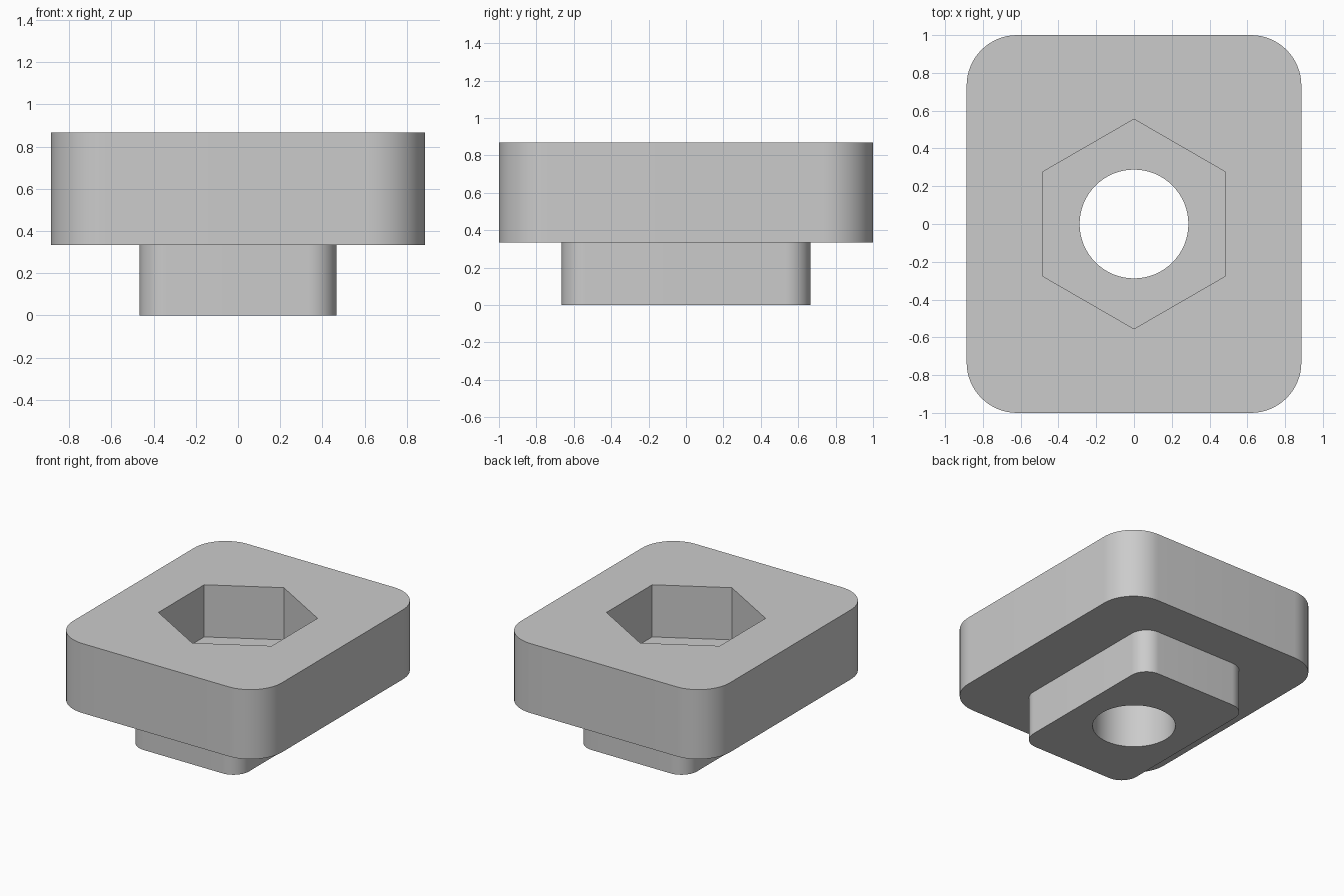
import bpy
import bmesh
from math import cos, sin, pi, radians

cube = bpy.data.objects.get("Cube")
if cube:
    bpy.data.objects.remove(cube, do_unlink=True)

grey = bpy.data.materials.new("plain_grey")
grey.use_nodes = True
colour = (0.6, 0.6, 0.6, 1)
grey.diffuse_color = colour
grey.node_tree.nodes["Principled BSDF"].inputs["Base Color"].default_value = colour


def ring(radius, sides, start=0.0):
    """Regular outline, counter-clockwise."""
    return [(radius * cos(start + 2 * pi * i / sides),
             radius * sin(start + 2 * pi * i / sides)) for i in range(sides)]


def rounded_rect(half_x, half_y, radius, steps=16):
    """Rectangle outline with arc corners, counter-clockwise."""
    points = []
    for quarter, (sx, sy) in enumerate([(1, 1), (-1, 1), (-1, -1), (1, -1)]):
        for i in range(steps + 1):
            a = (quarter + i / steps) * pi / 2
            points.append((sx * (half_x - radius) + radius * cos(a),
                           sy * (half_y - radius) + radius * sin(a)))
    return points


def prism(name, outline, bottom, top):
    """Extrude an outline straight up into a closed solid."""
    bm = bmesh.new()
    base = bm.faces.new([bm.verts.new((x, y, bottom)) for x, y in outline])
    grown = bmesh.ops.extrude_face_region(bm, geom=[base], use_keep_orig=True)
    moved = [v for v in grown["geom"] if isinstance(v, bmesh.types.BMVert)]
    bmesh.ops.translate(bm, verts=moved, vec=(0, 0, top - bottom))
    bmesh.ops.recalc_face_normals(bm, faces=bm.faces)
    mesh = bpy.data.meshes.new(name)
    bm.to_mesh(mesh)
    bm.free()
    mesh.materials.append(grey)
    obj = bpy.data.objects.new(name, mesh)
    bpy.context.collection.objects.link(obj)
    return obj


def combine(target, tool, operation):
    """Apply a boolean and discard the tool solid."""
    tool.hide_render = True
    mod = target.modifiers.new(operation.lower(), "BOOLEAN")
    mod.operation = operation
    mod.solver = "EXACT"
    mod.object = tool
    bpy.context.view_layer.objects.active = target
    bpy.ops.object.modifier_apply(modifier=mod.name)
    bpy.data.objects.remove(tool, do_unlink=True)


stem_top, pocket_floor, height = 0.335, 0.468, 0.868

# Wide block with the narrower stem below it
block = prism("stepped_block", rounded_rect(0.886, 1.0, 0.267), stem_top, height)
stem = prism("stem", rounded_rect(0.467, 0.665, 0.133), 0, stem_top + 0.05)
combine(block, stem, "UNION")

# Hexagonal pocket from the top, then the round through hole
pocket = prism("hex_pocket", ring(0.555, 6, pi / 2), pocket_floor, height + 0.2)
combine(block, pocket, "DIFFERENCE")
bore = prism("through_hole", ring(0.288, 64), -0.2, height + 0.2)
combine(block, bore, "DIFFERENCE")

# Smooth arcs, crisp edges
bpy.ops.object.select_all(action="DESELECT")
block.select_set(True)
bpy.context.view_layer.objects.active = block
bpy.ops.object.shade_smooth_by_angle(angle=radians(30))
